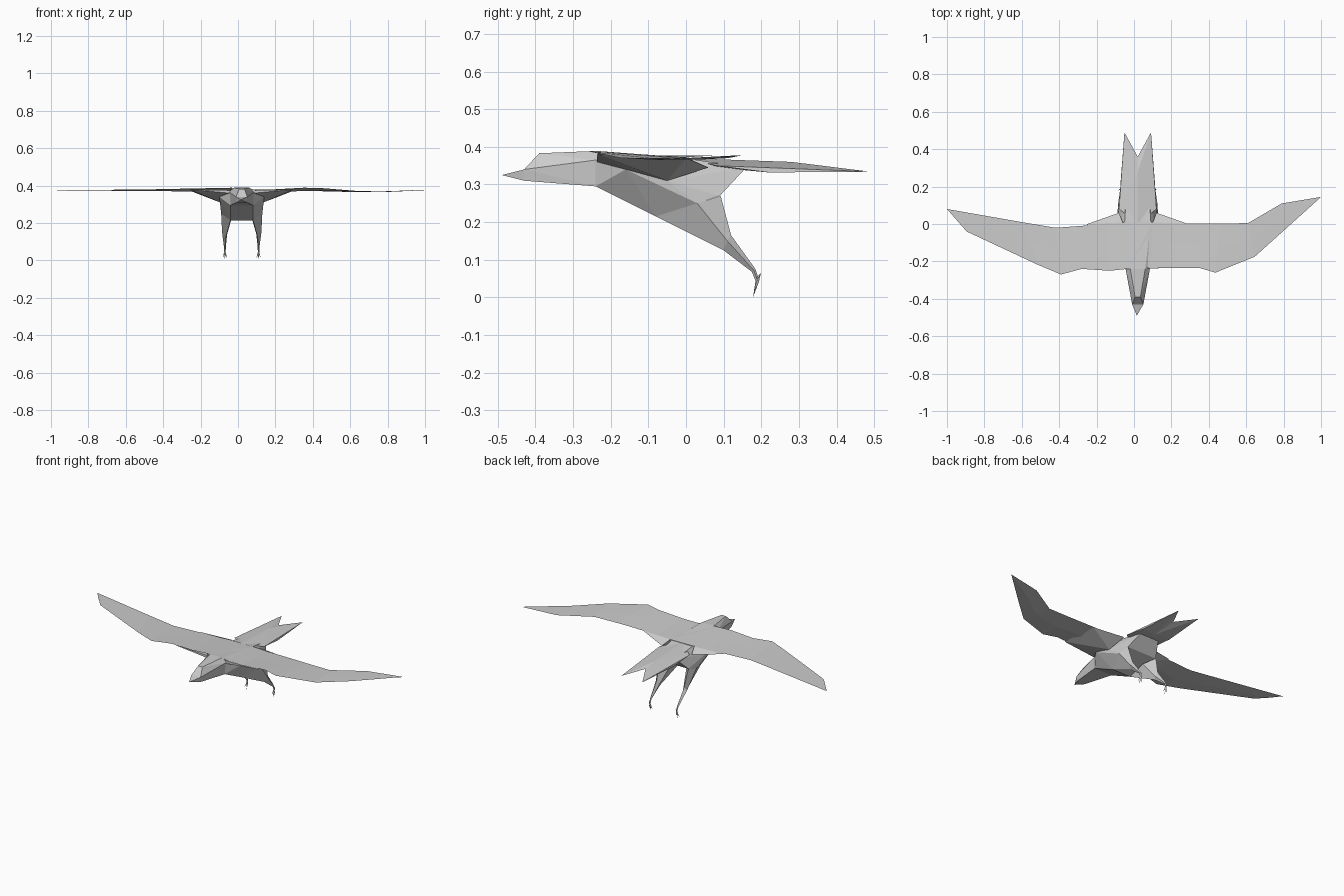
import bpy, bmesh

cube = bpy.data.objects.get("Cube")
if cube:
    bpy.data.objects.remove(cube, do_unlink=True)

CX = 0.02  # centre line of the body

gray = bpy.data.materials.new("plain_gray")
gray.use_nodes = True
color = (0.6, 0.6, 0.6, 1)
gray.diffuse_color = color
gray.node_tree.nodes["Principled BSDF"].inputs["Base Color"].default_value = color


def finish(name, bm):
    bmesh.ops.recalc_face_normals(bm, faces=bm.faces)
    mesh = bpy.data.meshes.new(name)
    bm.to_mesh(mesh)
    bm.free()
    mesh.materials.append(gray)
    obj = bpy.data.objects.new(name, mesh)
    bpy.context.collection.objects.link(obj)
    return obj


def hull(name, points):
    """Faceted convex solid around a few points, given from the centre line."""
    bm = bmesh.new()
    for x, y, z in points:
        bm.verts.new((CX + x, y, z))
    res = bmesh.ops.convex_hull(bm, input=bm.verts)
    loose = [v for v in bm.verts if not v.link_faces]
    bmesh.ops.delete(bm, geom=loose, context='VERTS')
    return finish(name, bm)


def both(points):
    return [(s * x, y, z) for x, y, z in points for s in (-1, 1)]


def loft(name, rings):
    """Closed skin through rings with equal point counts."""
    bm = bmesh.new()
    loops = [[bm.verts.new(p) for p in ring] for ring in rings]
    n = len(loops[0])
    for a, b in zip(loops, loops[1:]):
        for i in range(n):
            j = (i + 1) % n
            bm.faces.new((a[i], a[j], b[j], b[i]))
    bm.faces.new(loops[0])
    bm.faces.new(loops[-1])
    return finish(name, bm)


# Beak, head and body
face = [(.026, -.43, .31), (.03, -.43, .34)]
neck = [(.06, -.24, .295), (.065, -.24, .365), (.04, -.24, .389)]
hull("beak", both(face) + [(-.005, -.49, .325)])
hull("head", both(face + [(.014, -.39, .383)] + neck))
flank = [(.12, -.16, .34), (.115, -.05, .31), (.11, .03, .25)]
hull("body", both(neck + flank + [(.06, -.08, .215), (.1, .09, .27),
                                  (.06, .16, .345), (.07, .01, .368)]))

# Wings: (leading x, y, z), (trailing x, y, z), thickness
right_wing = [
    ((-.035, -.24, .389), (-.05, .01, .371), .012),
    ((-.13, -.25, .387), (-.15, .0, .371), .01),
    ((-.28, -.24, .384), (-.28, -.01, .371), .008),
    ((-.39, -.27, .382), (-.42, -.02, .371), .006),
    ((-.51, -.22, .379), (-.6, .01, .373), .004),
    ((-.895, -.04, .376), (-1, .08, .377), .002)]
left_wing = [
    ((.09, -.235, .38), (.1, .01, .37), .012),
    ((.19, -.235, .38), (.19, .005, .37), .01),
    ((.35, -.235, .389), (.37, .002, .371), .008),
    ((.435, -.26, .388), (.46, .002, .37), .006),
    ((.645, -.175, .371), (.61, .005, .368), .004),
    ((.79, -.045, .368), (.79, .11, .37), .003),
    ((.99, .135, .377), (1, .145, .378), .002)]
for name, stations in (("right_wing", right_wing), ("left_wing", left_wing)):
    rings = []
    for (lx, ly, lz), (tx, ty, tz), t in stations:
        mx, my, mz = (lx + tx) / 2, (ly + ty) / 2, (lz + tz) / 2
        rings.append([(lx, ly, lz), (mx, my, mz), (tx, ty, tz), (mx, my, mz - t)])
    loft(name, rings)

# Middle of the back joining the two wings
hull("back", [(-.055, -.24, .389), (.07, -.235, .38), (-.07, .01, .371),
              (.08, .01, .37), (-.055, -.24, .36), (.07, -.235, .36),
              (-.07, .01, .35), (.08, .01, .35)])

for side, s in (("right", -1), ("left", 1)):
    # Wedge under the wing root
    root = flank[:2] + [(.1, .06, .345), (.06, -.237, .375), (.065, -.237, .36),
                        (.08, .008, .369), (.28, -.235, .38), (.27, .0, .37)]
    hull(side + "_wing_root", [(s * x, y, z) for x, y, z in root])

    # Tail feather lobe, ending in a point beside the middle notch
    lobe = [(0, .0, .37), (0, .28, .36), (0, .36, .346), (.071, .49, .334),
            (.092, .22, .332), (.1, .08, .35), (0, .2, .335), (0, .08, .345)]
    hull(side + "_tail", [(s * x, y, z) for x, y, z in lobe])

    # Thigh tapering to a thin shank
    sections = [
        [(.11, .03, .25), (.06, -.08, .215), (.05, .04, .24), (.1, .092, .27)],
        [(.105, .11, .15), (.085, .1, .125), (.078, .112, .14), (.09, .12, .165)],
        [(.095, .18, .072), (.09, .175, .068), (.085, .18, .072), (.09, .184, .076)],
        [(.094, .19, .045), (.09, .185, .043), (.086, .19, .045), (.09, .194, .047)]]
    loft(side + "_leg", [[(CX + s * x, y, z) for x, y, z in ring] for ring in sections])

    # Claws: three hanging down and one behind
    tips = [(.078, .18, .012), (.09, .178, 0), (.102, .18, .012), (.09, .199, .065)]
    for i, tip in enumerate(tips):
        base = [(.086, .188, .045), (.094, .188, .045), (.09, .194, .042), (.09, .186, .052)]
        hull(f"{side}_claw_{i + 1}", [(s * x, y, z) for x, y, z in base + [tip]])
